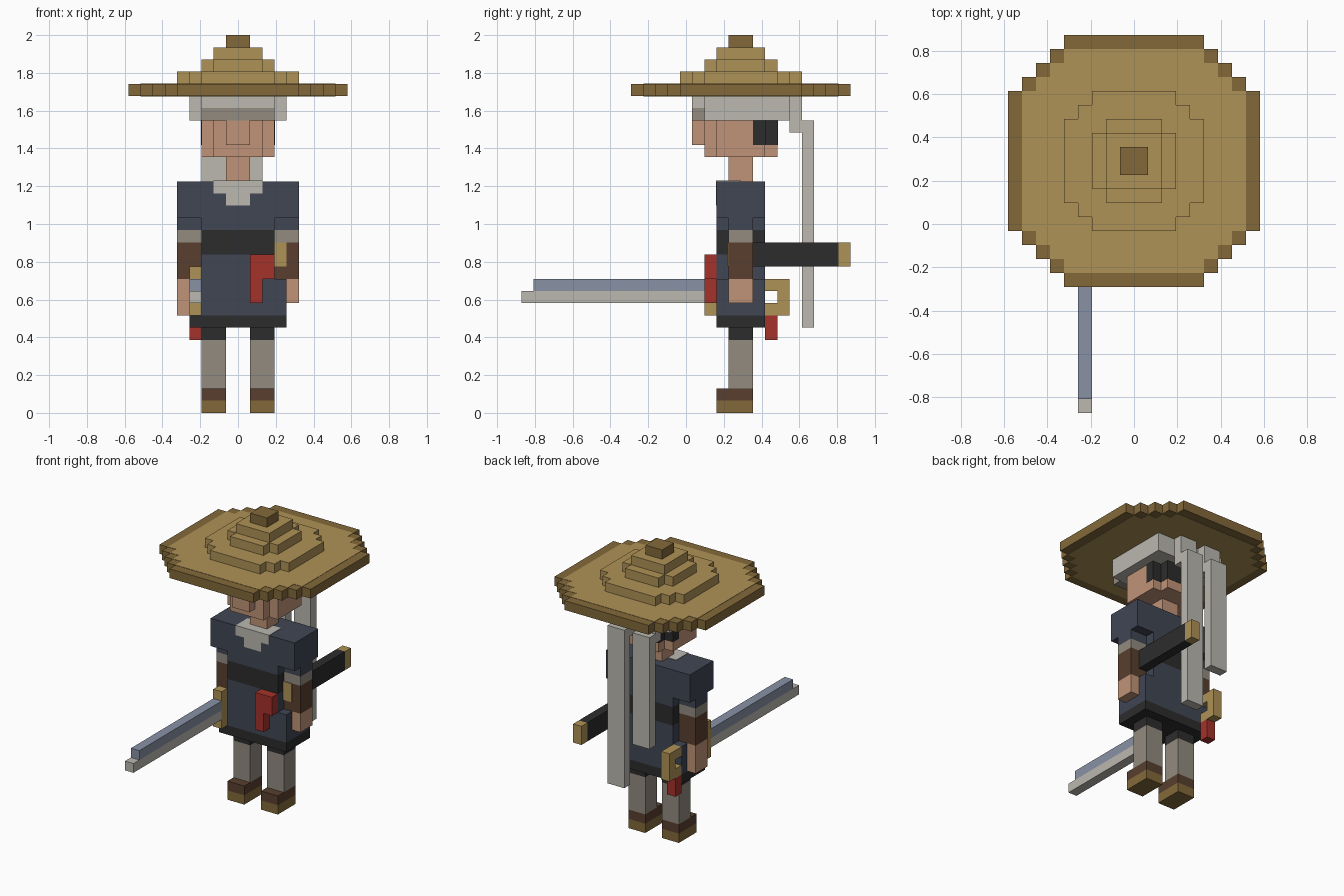
import bpy, bmesh

old = bpy.data.objects.get("Cube")
if old:
    bpy.data.objects.remove(old, do_unlink=True)

U = 2 / 31          # edge length of one block
MID_Y = 13.5        # block row lying on y = 0
HAT_Y = 18          # block row of the hat and head axis


def material(name, *rgb):
    lin = [((c / 255 + 0.055) / 1.055) ** 2.4 for c in rgb] + [1]
    m = bpy.data.materials.new(name)
    m.use_nodes = True
    m.diffuse_color = lin
    m.node_tree.nodes["Principled BSDF"].inputs["Base Color"].default_value = lin
    return m


straw = material("straw", 175, 146, 86)
dark_straw = material("dark_straw", 131, 105, 58)
skin = material("skin", 192, 148, 120)
navy = material("navy_cloth", 65, 70, 84)
black = material("black_cloth", 44, 44, 44)
grey = material("grey_cloth", 146, 139, 128)
white = material("off_white", 187, 184, 176)
red = material("red_cloth", 165, 50, 43)
brown = material("brown_leather", 88, 63, 46)
steel = material("blue_steel", 136, 146, 166)


def prism(name, mat, outline, low, high):
    """Extrude a block-unit outline from low to high."""
    bm = bmesh.new()
    face = bm.faces.new([bm.verts.new((x * U, (y - MID_Y) * U, low * U)) for x, y in outline])
    top = bmesh.ops.extrude_face_region(bm, geom=[face])["geom"]
    bmesh.ops.translate(bm, vec=(0, 0, (high - low) * U),
                        verts=[v for v in top if isinstance(v, bmesh.types.BMVert)])
    bmesh.ops.recalc_face_normals(bm, faces=bm.faces)
    mesh = bpy.data.meshes.new(name)
    bm.to_mesh(mesh)
    bm.free()
    mesh.materials.append(mat)
    obj = bpy.data.objects.new(name, mesh)
    bpy.context.collection.objects.link(obj)
    return obj


def box(name, mat, x, y, z):
    """Box from (low, high) pairs in block units."""
    return prism(name, mat, [(x[0], y[0]), (x[1], y[0]), (x[1], y[1]), (x[0], y[1])], *z)


def stepped(name, mat, radius, flat, low, high):
    """Square with stair-stepped corners around the hat axis."""
    corner = [(radius, flat)]
    for i in range(radius - flat):
        corner += [(radius - i - 1, flat + i), (radius - i - 1, flat + i + 1)]
    outline = []
    for _ in range(4):
        outline += corner
        corner = [(-y, x) for x, y in corner]
    return prism(name, mat, [(x, y + HAT_Y) for x, y in outline], low, high)


# Straw hat
stepped("hat_rim", dark_straw, 9, 5, 26, 27)
stepped("hat_brim", straw, 8, 5, 25.97, 27.03)
for i, (radius, flat) in enumerate([(5, 3), (3, 2), (2, 2)]):
    stepped(f"hat_tier_{i + 1}", straw, radius, flat, 27 + i, 28 + i)
stepped("hat_cap", dark_straw, 1, 1, 30, 31)

# Head, nose and neck
stepped("head", skin, 3, 2, 21, 24)
box("nose", skin, (-1, 1), (14, 15), (22, 24))
box("neck", skin, (-1, 1), (17, 19), (19, 21))
box("back_hair_wide", black, (-3.03, 3.03), (19, 20.03), (22, 24))
box("back_hair_rear", black, (-2.03, 2.03), (20, 21.03), (22, 24))

# Headband with its two trailing tails
box("headband", white, (-4, 4), (15, 22), (24, 26))
box("headband_front", white, (-3, 3), (14, 15), (25, 26))
box("headband_brow", grey, (-3, 3), (14, 15), (24, 25))
for side, x, bottom in (("left", (0, 2), 7), ("right", (-3, -1), 12)):
    box(f"headband_knot_{side}", white, x, (22, 23), (23, 26))
    box(f"headband_tail_{side}", white, x, (23, 24), (bottom, 24))

# Robe, belt and collar
box("chest", navy, (-3, 3), (16, 20), (15, 19))
box("belt", black, (-3, 3), (16, 20), (13, 15))
box("robe_waist", navy, (-3, 3), (16, 20), (11, 13))
box("robe_skirt", navy, (-4, 4), (16, 20), (8, 11))
box("robe_hem", black, (-4, 4), (16, 20), (7, 8))
box("collar_top", white, (-2, 2), (15.95, 18), (18, 19.05))
box("collar_point", white, (-1, 1), (15.95, 17), (17, 18))
box("sash_tail", red, (1, 2), (15, 16), (9, 13))
box("sash_knot", red, (2, 3), (15, 16), (11, 13))

# Arms and legs, mirrored
for side, s, hand_bottom in (("left", 1, 9), ("right", -1, 8)):
    def span(a, b):
        return tuple(sorted((a * s, b * s)))
    arm = span(3, 5)
    box(f"{side}_sleeve", navy, arm, (16, 20), (16, 19))
    box(f"{side}_sleeve_end", navy, arm, (17, 19), (15, 16))
    box(f"{side}_cuff", grey, arm, (17, 19), (14, 15))
    box(f"{side}_bracer", brown, arm, (17, 19), (11, 14))
    box(f"{side}_hand", skin, arm, (17, 19), (hand_bottom, 11))
    leg = span(1, 3)
    box(f"{side}_thigh", black, leg, (17, 19), (6, 7))
    box(f"{side}_leg", grey, leg, (17, 19), (2, 6))
    box(f"{side}_boot", brown, leg, (16, 19), (1, 2))
    box(f"{side}_sole", dark_straw, leg, (16, 19), (0, 1))

# Sword held in the right hand
BLADE = (-4, -3)
box("blade_back", steel, BLADE, (1, 15), (10, 11))
box("blade_edge", white, BLADE, (0, 15), (9, 10))
box("sword_guard", straw, BLADE, (15, 16), (8, 12))
box("pommel_end", straw, BLADE, (21, 22), (8, 11))
for part, z in (("upper", 10), ("lower", 8)):
    box(f"pommel_{part}", straw, BLADE, (20, 21), (z, z + 1))
box("pommel_tassel", red, BLADE, (20, 21), (6, 8))

# Scabbard at the left hip
box("scabbard_mouth", straw, (3, 4), (16.9, 17.5), (12, 14))
box("scabbard", black, (3, 4), (19, 26), (12, 14))
box("scabbard_tip", straw, (3, 4), (26, 27), (12, 14))
